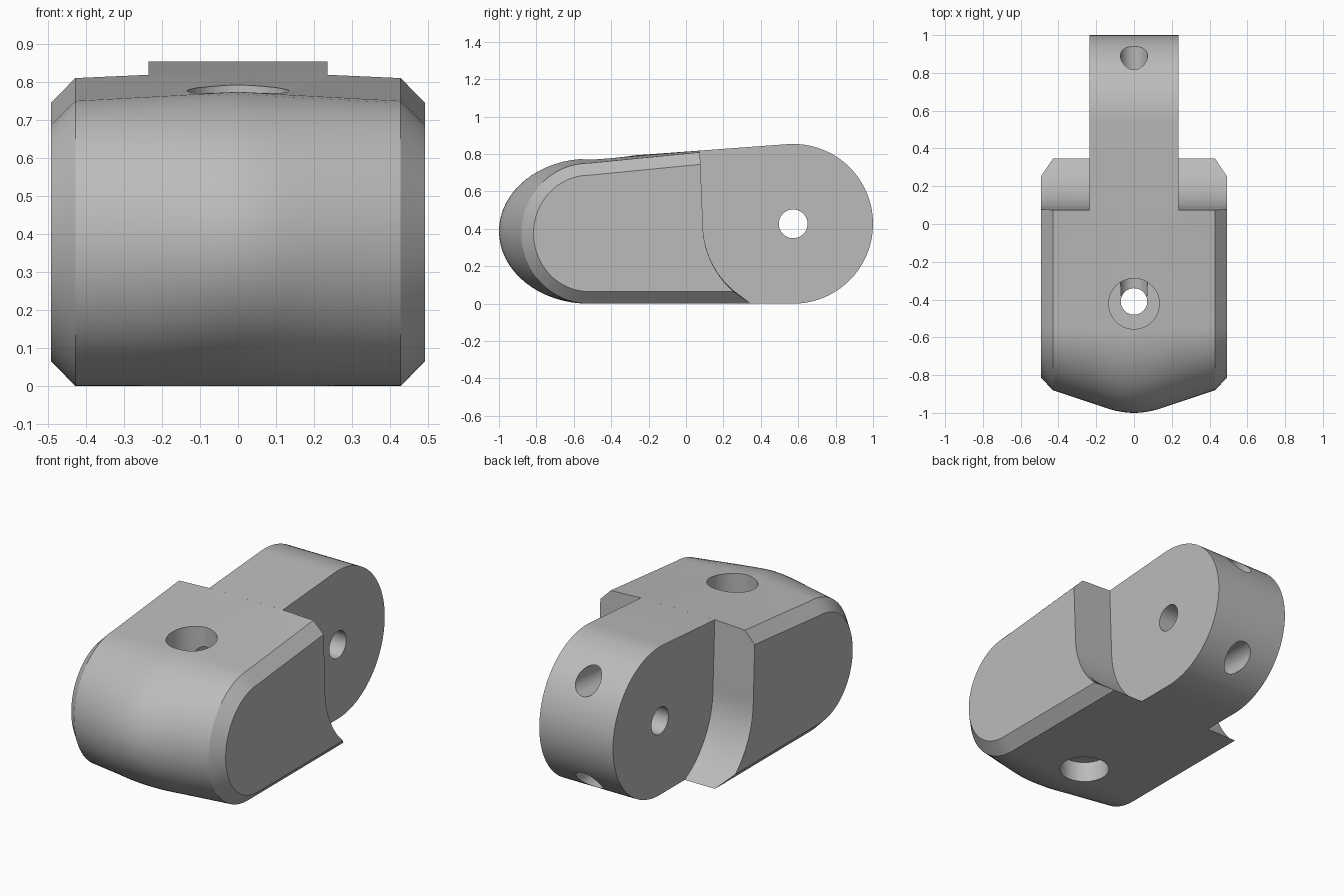
import bpy, bmesh, math
from mathutils import Vector

cube = bpy.data.objects.get("Cube")
if cube:
    bpy.data.objects.remove(cube, do_unlink=True)

grey = bpy.data.materials.new("light_grey")
grey.use_nodes = True
colour = (0.5, 0.5, 0.5, 1)
grey.diffuse_color = colour
grey.node_tree.nodes["Principled BSDF"].inputs["Base Color"].default_value = colour

PIVOT_Y, PIVOT_Z, RADIUS = 0.573, 0.427, 0.427   # hinge knuckle
HALF_TONGUE, HALF_FLAT, HALF_BODY = 0.235, 0.428, 0.492
CHAMFER = 0.065
CLEARANCE = 0.483


def make_loft(name, rings):
    """Skin a row of equal rings and cap both ends."""
    bm = bmesh.new()
    rows = [[bm.verts.new(p) for p in ring] for ring in rings]
    n = len(rows[0])
    for a, b in zip(rows, rows[1:]):
        for i in range(n):
            j = (i + 1) % n
            bm.faces.new((a[i], a[j], b[j], b[i]))
    bm.faces.new(rows[0])
    bm.faces.new(rows[-1])
    bmesh.ops.recalc_face_normals(bm, faces=bm.faces)
    mesh = bpy.data.meshes.new(name)
    bm.to_mesh(mesh)
    bm.free()
    mesh.materials.append(grey)
    obj = bpy.data.objects.new(name, mesh)
    bpy.context.collection.objects.link(obj)
    return obj


def make_rod(name, start, end, radius):
    """Round cutter between two points."""
    start, end = Vector(start), Vector(end)
    turn = (end - start).to_track_quat('Z', 'Y')
    circle = [turn @ Vector((radius * math.cos(t), radius * math.sin(t), 0))
              for t in (math.tau * i / 40 for i in range(40))]
    return make_loft(name, [[c + start for c in circle], [c + end for c in circle]])


def combine(target, other, operation):
    mod = target.modifiers.new(operation.lower(), 'BOOLEAN')
    mod.operation, mod.object, mod.solver = operation, other, 'EXACT'
    bpy.context.view_layer.objects.active = target
    bpy.ops.object.modifier_apply(modifier=mod.name)
    bpy.data.objects.remove(other, do_unlink=True)


def nose_y(x):
    """Plan outline of the nose: rounded tip and straight flanks."""
    x = abs(x)
    if x < 0.13:
        return -1 + 0.42 - math.sqrt(0.42 ** 2 - x * x)
    return -0.98 + 0.335 * (x - 0.13)


def back_y(z):
    """Hollow behind the body that clears the mating knuckle."""
    if z < PIVOT_Z:
        return PIVOT_Y - math.sqrt(CLEARANCE ** 2 - (z - PIVOT_Z) ** 2)
    return PIVOT_Y - CLEARANCE - 0.04 * (z - PIVOT_Z)


def body_ring(x):
    inset = CHAMFER if abs(x) > HALF_FLAT + 0.01 else 0
    flat = min(abs(x), HALF_FLAT)
    bottom = inset
    front_top = 0.775 - 0.055 * flat - inset
    back_top = 0.8185 - 0.045 * max(0, flat - HALF_TONGUE) - inset
    nose, centre = nose_y(flat) + inset, -0.52
    middle, half = (front_top + bottom) / 2, (front_top - bottom) / 2
    ring = []
    for i in range(33):
        t = math.pi * i / 32
        ring.append((x, centre - (centre - nose) * math.sin(t), middle + half * math.cos(t)))
    for i in range(25):
        z = bottom + (back_top - bottom) * i / 24
        ring.append((x, back_y(z), z))
    return ring


# Main body with rounded nose and chamfered sides
half = [0.03, 0.06, 0.095, 0.13, HALF_TONGUE, HALF_FLAT, HALF_BODY]
body = make_loft("link_body", [body_ring(x) for x in [-h for h in reversed(half)] + [0] + half])

# Narrow hinge tongue with round end
outline = [(-0.05, 0.7), (-0.05, 0.0)]
for i in range(49):
    t = math.radians(-90 + 184.3 * i / 48)
    outline.append((PIVOT_Y + RADIUS * math.cos(t), PIVOT_Z + RADIUS * math.sin(t)))
outline.append((0.0745, 0.8185))
tongue = make_loft("hinge_tongue", [[(x, y, z) for y, z in outline]
                                    for x in (-HALF_TONGUE, HALF_TONGUE)])
combine(body, tongue, 'UNION')

# Pivot hole, screw hole with recesses, and two cord channels
cutters = [
    ("pivot_hole", (-1, PIVOT_Y, PIVOT_Z), (1, PIVOT_Y, PIVOT_Z), 0.077),
    ("screw_hole", (0, -0.41, -0.2), (0, -0.41, 1), 0.07),
    ("top_recess", (0, -0.422, 0.62), (0, -0.422, 1), 0.134),
    ("bottom_recess", (0, -0.422, -0.2), (0, -0.422, 0.12), 0.134),
    ("upper_channel", (0, 1.1, 0.73), (0, -0.38, 0.6), 0.072),
    ("lower_channel", (0, 1.1, 0.125), (0, -0.38, 0.18), 0.072),
]
for name, start, end, radius in cutters:
    combine(body, make_rod(name, start, end, radius), 'DIFFERENCE')

# Smooth the curves, keep the edges crisp
bpy.ops.object.select_all(action='DESELECT')
body.select_set(True)
bpy.context.view_layer.objects.active = body
bpy.ops.object.shade_smooth_by_angle(angle=math.radians(25))
